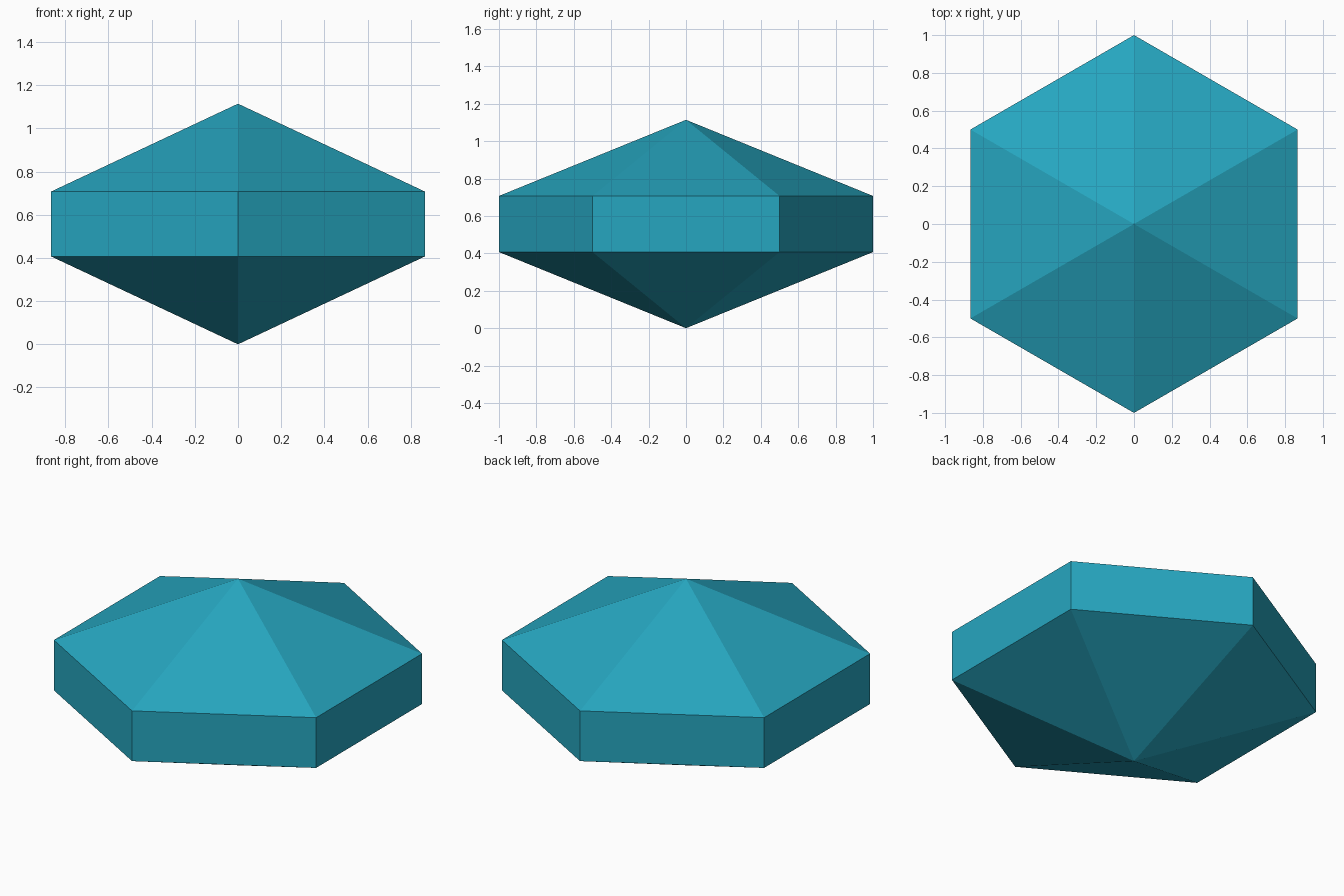
import bpy
import bmesh
from math import cos, sin, pi

cube = bpy.data.objects.get("Cube")
if cube:
    bpy.data.objects.remove(cube, do_unlink=True)

SIDES = 6
RADIUS = 1.0
POINT_HEIGHT = 0.407   # height of each pyramid
BAND_HEIGHT = 0.3      # height of the straight girdle

# Single teal colour
teal = bpy.data.materials.new("teal")
teal.use_nodes = True
color = (0.0194, 0.381, 0.527, 1.0)
teal.diffuse_color = color
teal.node_tree.nodes["Principled BSDF"].inputs["Base Color"].default_value = color


def add_ring(bm, z):
    """Hexagonal ring with a corner facing the front and back."""
    angles = [pi / 2 + 2 * pi * i / SIDES for i in range(SIDES)]
    return [bm.verts.new((RADIUS * cos(a), RADIUS * sin(a), z)) for a in angles]


# Gem: lower point, straight band, upper point
bm = bmesh.new()
low_z = POINT_HEIGHT
high_z = low_z + BAND_HEIGHT
bottom = bm.verts.new((0, 0, 0))
lower = add_ring(bm, low_z)
upper = add_ring(bm, high_z)
top = bm.verts.new((0, 0, high_z + POINT_HEIGHT))

for i in range(SIDES):
    j = (i + 1) % SIDES
    bm.faces.new((bottom, lower[j], lower[i]))
    bm.faces.new((lower[i], lower[j], upper[j], upper[i]))
    bm.faces.new((upper[i], upper[j], top))

mesh = bpy.data.meshes.new("hexagonal_gem")
bm.to_mesh(mesh)
bm.free()
mesh.materials.append(teal)
gem = bpy.data.objects.new("hexagonal_gem", mesh)
bpy.context.collection.objects.link(gem)
